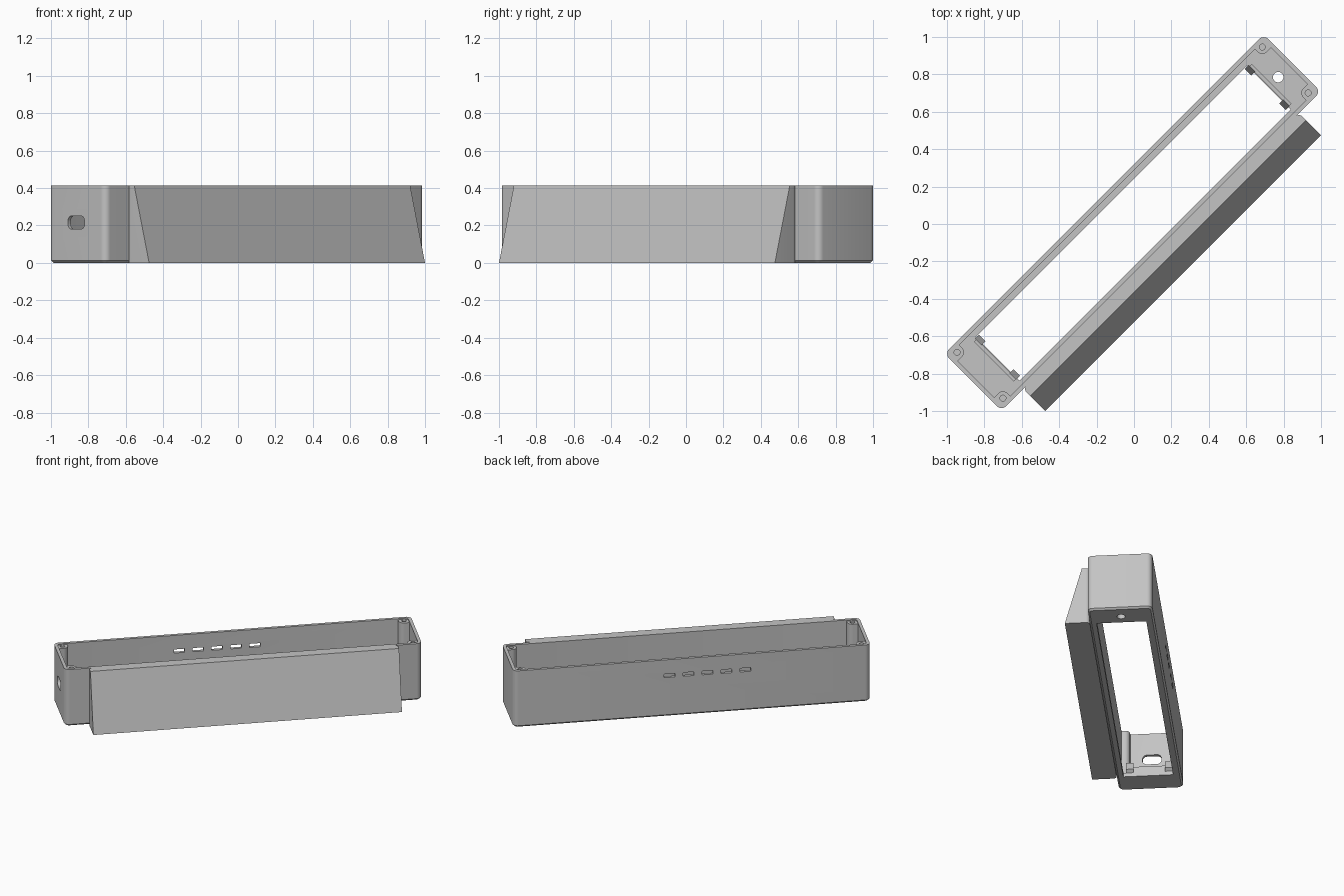
import bpy, bmesh, math
from mathutils import Matrix

cube = bpy.data.objects.get("Cube")
if cube:
    bpy.data.objects.remove(cube, do_unlink=True)

TURN = Matrix.Rotation(math.radians(45), 4, 'Z')   # whole enclosure lies diagonally
H = 0.415
L, BACK, FRONT = 1.207, 0.226, -0.205              # outer case limits

grey = bpy.data.materials.new("plain grey")
grey.use_nodes = True
grey.diffuse_color = (0.55, 0.55, 0.55, 1)
grey.node_tree.nodes["Principled BSDF"].inputs["Base Color"].default_value = grey.diffuse_color


def rounded(u0, u1, v0, v1, radii, steps=6):
    """Rectangle outline, one radius per corner, counter-clockwise."""
    corners = [(u0, v0, 1, 1, 180), (u1, v0, -1, 1, 270), (u1, v1, -1, -1, 0), (u0, v1, 1, -1, 90)]
    out = []
    for (u, v, su, sv, start), r in zip(corners, radii):
        if r == 0:
            out.append((u, v))
            continue
        for i in range(steps + 1):
            a = math.radians(start + 90 * i / steps)
            out.append((u + su * r + r * math.cos(a), v + sv * r + r * math.sin(a)))
    return out


def circle(u, v, r, n=24):
    return [(u + r * math.cos(math.tau * i / n), v + r * math.sin(math.tau * i / n)) for i in range(n)]


def loft(name, sections, axis='Z'):
    """Solid through matching outlines; axis tells which way the outline is pushed."""
    place = {'Z': lambda a, b, h: (a, b, h), 'X': lambda a, b, h: (h, a, b),
             'Y': lambda a, b, h: (a, h, b)}[axis]
    bm = bmesh.new()
    rings = [[bm.verts.new(place(a, b, h)) for a, b in outline] for h, outline in sections]
    bm.faces.new(rings[0][::-1])
    bm.faces.new(rings[-1])
    n = len(rings[0])
    for low, high in zip(rings, rings[1:]):
        for i in range(n):
            j = (i + 1) % n
            bm.faces.new((low[i], low[j], high[j], high[i]))
    bmesh.ops.recalc_face_normals(bm, faces=bm.faces)
    mesh = bpy.data.meshes.new(name)
    bm.to_mesh(mesh)
    bm.free()
    mesh.materials.append(grey)
    ob = bpy.data.objects.new(name, mesh)
    ob.matrix_world = TURN
    bpy.context.collection.objects.link(ob)
    return ob


def prism(name, outline, h0, h1, axis='Z'):
    return loft(name, [(h0, outline), (h1, outline)], axis)


def carve(target, cutters):
    for c in cutters:
        m = target.modifiers.new("cut", 'BOOLEAN')
        m.operation, m.solver, m.object = 'DIFFERENCE', 'EXACT', c
    graph = bpy.context.evaluated_depsgraph_get()
    mesh = bpy.data.meshes.new_from_object(target.evaluated_get(graph))
    target.modifiers.clear()
    target.data = mesh
    for c in cutters:
        bpy.data.objects.remove(c, do_unlink=True)


def case_outline(inset, r):
    return rounded(-L + inset, L - inset, FRONT + inset, BACK - inset, [r] * 4)


# Case: rounded shell with chamfered foot, open top and a large window in the floor
case = loft("case", [(0, case_outline(0.012, 0.024)), (0.012, case_outline(0, 0.035)),
                     (H, case_outline(0, 0.035))])
cutters = [prism("cavity", case_outline(0.022, 0.016), 0.03, H + 0.1),
           prism("window", rounded(-1.025, 1.025, -0.16, 0.172, [0.004] * 4), -0.1, 0.1),
           prism("cable_hole", circle(1.1, 0.01, 0.028), -0.1, 0.1),
           prism("port", rounded(-0.047, 0.08, 0.18, 0.252, [0.03] * 4), -L - 0.1, -L + 0.06, 'X')]
# Row of five vents in the back wall
for i in range(5):
    u = -0.105 + (i - 2) * 0.128
    cutters.append(prism("vent", rounded(u - 0.037, u + 0.037, 0.285, 0.312, [0.005] * 4),
                         BACK - 0.06, BACK + 0.1, 'Y'))
carve(case, cutters)
parts = [case]

# Screw posts in the four corners
for end, side in ((1, "left"), (-1, "right")):
    for v, edge, place in ((0.184, BACK, "back"), (-0.163, FRONT, "front")):
        u = end * 1.154
        s = 1 if edge > 0 else -1
        us = sorted((u - end * 0.036, end * (L - 0.015)))
        vs = sorted((v - s * 0.036, edge - s * 0.015))
        inner = [0.0] * 4
        inner[(2 if end < 0 else 3) if s < 0 else (1 if end < 0 else 0)] = 0.034
        post = prism(f"{side}_{place}_screw_post", rounded(*us, *vs, inner), 0.02, H - 0.008)
        carve(post, [prism("screw_hole", circle(u, v, 0.016), 0.2, H + 0.1)])
        parts.append(post)

    # Ridge beside the window with two sloped clips
    us = sorted((end * 1.03, end * 1.05))
    parts.append(prism(f"{side}_ridge", rounded(*us, -0.14, 0.16, [0] * 4), 0.025, 0.075))
    for v, place in ((0.143, "back"), (-0.118, "front")):
        slope = [(end * 1.035, 0.02), (end * 1.005, 0.045), (end * 1.012, 0.06), (end * 1.035, 0.11)]
        parts.append(prism(f"{side}_{place}_clip", slope, v - 0.025, v + 0.025, 'Y'))

# Raised collar round the cable hole
collar = prism("cable_hole_collar", circle(1.1, 0.01, 0.038), 0.025, 0.036)
carve(collar, [prism("collar_hole", circle(1.1, 0.01, 0.028), -0.1, 0.1)])
parts.append(collar)

# Sloping front wedge
wedge_radii = [0, 0, 0.025, 0.025]
parts.append(loft("front_wedge", [(z, rounded(-1.043, 1.043, v, FRONT, wedge_radii))
                                  for z, v in ((0, -0.371), (H, -0.258))]))

# Smooth the rounded corners and keep hard edges
bpy.ops.object.select_all(action='DESELECT')
for ob in parts:
    ob.select_set(True)
bpy.context.view_layer.objects.active = case
bpy.ops.object.shade_smooth_by_angle(angle=math.radians(30))
